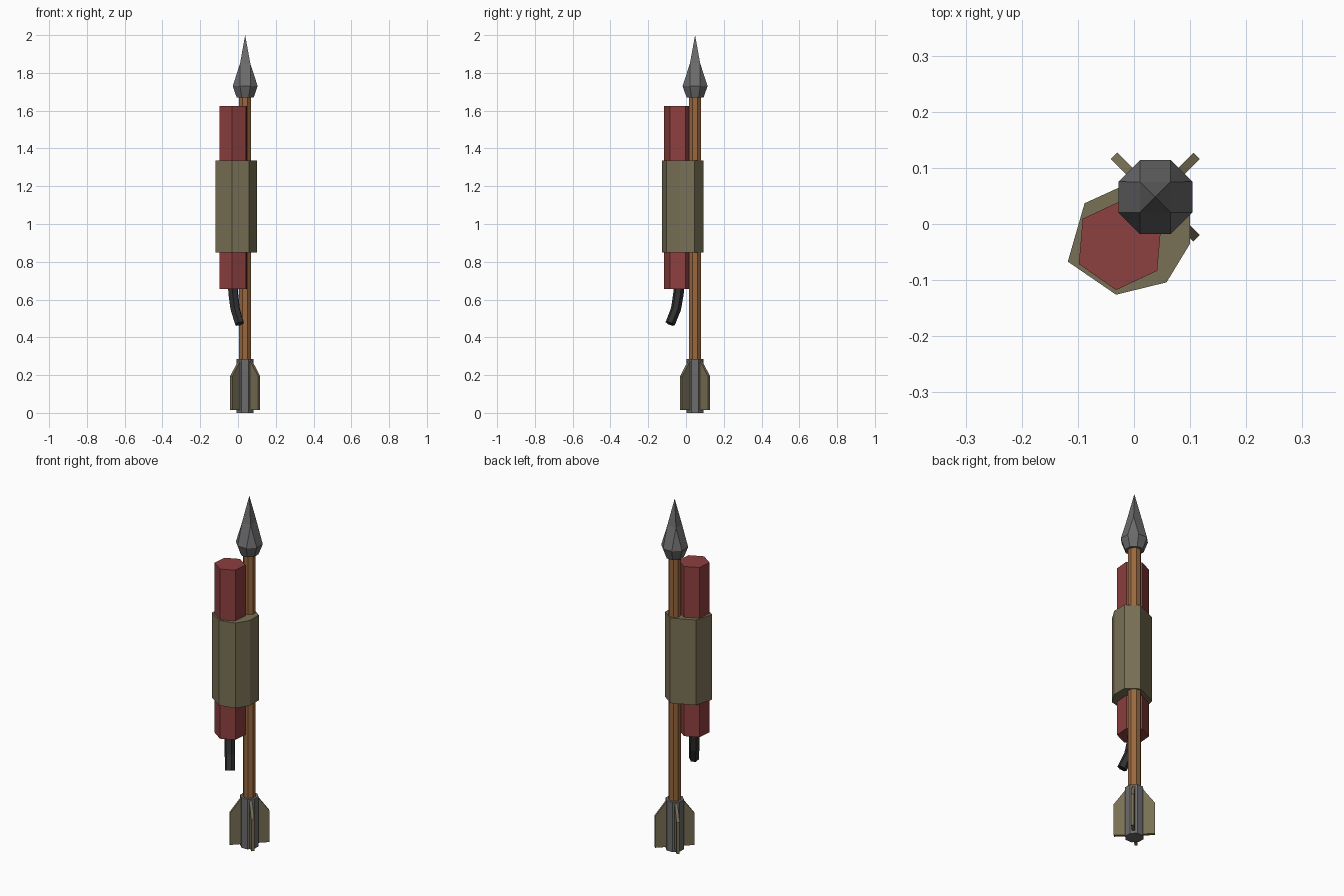
import bpy, bmesh, math
from mathutils import Vector, Matrix

if "Cube" in bpy.data.objects:
    bpy.data.objects.remove(bpy.data.objects["Cube"])

AX, AY = 0.038, 0.048          # arrow axis
DX, DY = -0.025, -0.037        # explosive stick axis


def material(name, rgb):
    m = bpy.data.materials.new(name)
    m.diffuse_color = (*rgb, 1)
    m.use_nodes = True
    m.node_tree.nodes["Principled BSDF"].inputs["Base Color"].default_value = m.diffuse_color
    return m


WOOD = material("wood", (0.32, 0.14, 0.05))
RED = material("red", (0.27, 0.05, 0.05))
CLOTH = material("cloth", (0.19, 0.16, 0.09))
BLACK = material("black", (0.03, 0.03, 0.03))
STEEL = material("steel", (0.15, 0.15, 0.155))


def add_object(name, bm, mat):
    bmesh.ops.recalc_face_normals(bm, faces=bm.faces)
    mesh = bpy.data.meshes.new(name)
    bm.to_mesh(mesh)
    bm.free()
    mesh.materials.append(mat)
    obj = bpy.data.objects.new(name, mesh)
    bpy.context.collection.objects.link(obj)
    return obj


def ngon(cx, cy, z, r, sides, turn):
    return [Vector((cx + r * math.cos(turn + i * math.tau / sides),
                    cy + r * math.sin(turn + i * math.tau / sides), z))
            for i in range(sides)]


def loft(name, rings, mat):
    """Skin a list of equal-count point rings and cap both ends."""
    bm = bmesh.new()
    loops = [[bm.verts.new(p) for p in ring] for ring in rings]
    for a, b in zip(loops, loops[1:]):
        for i in range(len(a)):
            j = (i + 1) % len(a)
            bm.faces.new((a[i], a[j], b[j], b[i]))
    bm.faces.new(loops[0])
    bm.faces.new(loops[-1])
    bmesh.ops.remove_doubles(bm, verts=bm.verts, dist=1e-5)
    return add_object(name, bm, mat)


def octagon(z, apothem):
    return ngon(AX, AY, z, apothem / math.cos(math.pi / 8), 8, math.pi / 8)


# Shaft and tail socket
loft("shaft", [octagon(0.26, 0.0315), octagon(1.69, 0.0315)], WOOD)
loft("tail_socket", [octagon(0.0, 0.045), octagon(0.285, 0.045)], STEEL)

# Arrowhead: octagon base that narrows to a square, then a point
bm = bmesh.new()
low = [bm.verts.new(p) for p in octagon(1.67, 0.045)]
wide = [bm.verts.new(p) for p in octagon(1.73, 0.066)]
square = [bm.verts.new(p) for p in ngon(AX, AY, 1.85, 0.0385, 4, math.pi / 4)]
tip = bm.verts.new((AX, AY, 2.0))
bm.faces.new(low)
for i in range(8):
    j = (i + 1) % 8
    bm.faces.new((low[i], low[j], wide[j], wide[i]))
for k in range(4):
    a, b = wide[2 * k], wide[2 * k + 1]
    bm.faces.new((a, b, square[k]))
    bm.faces.new((b, wide[(2 * k + 2) % 8], square[(k + 1) % 4], square[k]))
    bm.faces.new((square[k], square[(k + 1) % 4], tip))
add_object("arrowhead", bm, STEEL)

# Four diagonal tail fins
profile = [(0.02, 0.015), (0.104, 0.015), (0.104, 0.195), (0.045, 0.275), (0.02, 0.275)]
for k in range(4):
    turn = Matrix.Rotation(math.pi / 4 + k * math.pi / 2, 4, 'Z')
    sides = [[turn @ Vector((r, t, z)) + Vector((AX, AY, 0)) for r, z in profile]
             for t in (-0.008, 0.008)]
    loft(f"fin_{k + 1}", sides, CLOTH)

# Explosive stick
loft("explosive_stick", [ngon(DX, DY, z, 0.081, 6, math.radians(25))
                         for z in (0.655, 1.625)], RED)

# Cloth wrap binding the stick to the shaft
outline = [(-0.118, -0.067), (-0.032, -0.126), (0.058, -0.104), (0.1, -0.035),
           (0.1, 0.045), (0.035, 0.093), (-0.088, 0.037)]
loft("cloth_wrap", [[Vector((x, y, z)) for x, y in outline]
                    for z in (0.848, 1.335)], CLOTH)

# Bent fuse
path = [Vector(p) for p in ((-0.026, -0.037, 0.67), (-0.025, -0.04, 0.63),
                            (-0.015, -0.053, 0.55), (0.008, -0.084, 0.472))]
rings = []
for i, p in enumerate(path):
    along = (path[min(i + 1, 3)] - path[max(i - 1, 0)]).normalized()
    spin = Vector((0, 0, -1)).rotation_difference(along)
    rings.append([p + spin @ v for v in ngon(0, 0, 0, 0.029 - 0.001 * i, 6, 0.4)])
loft("fuse", rings, BLACK)
